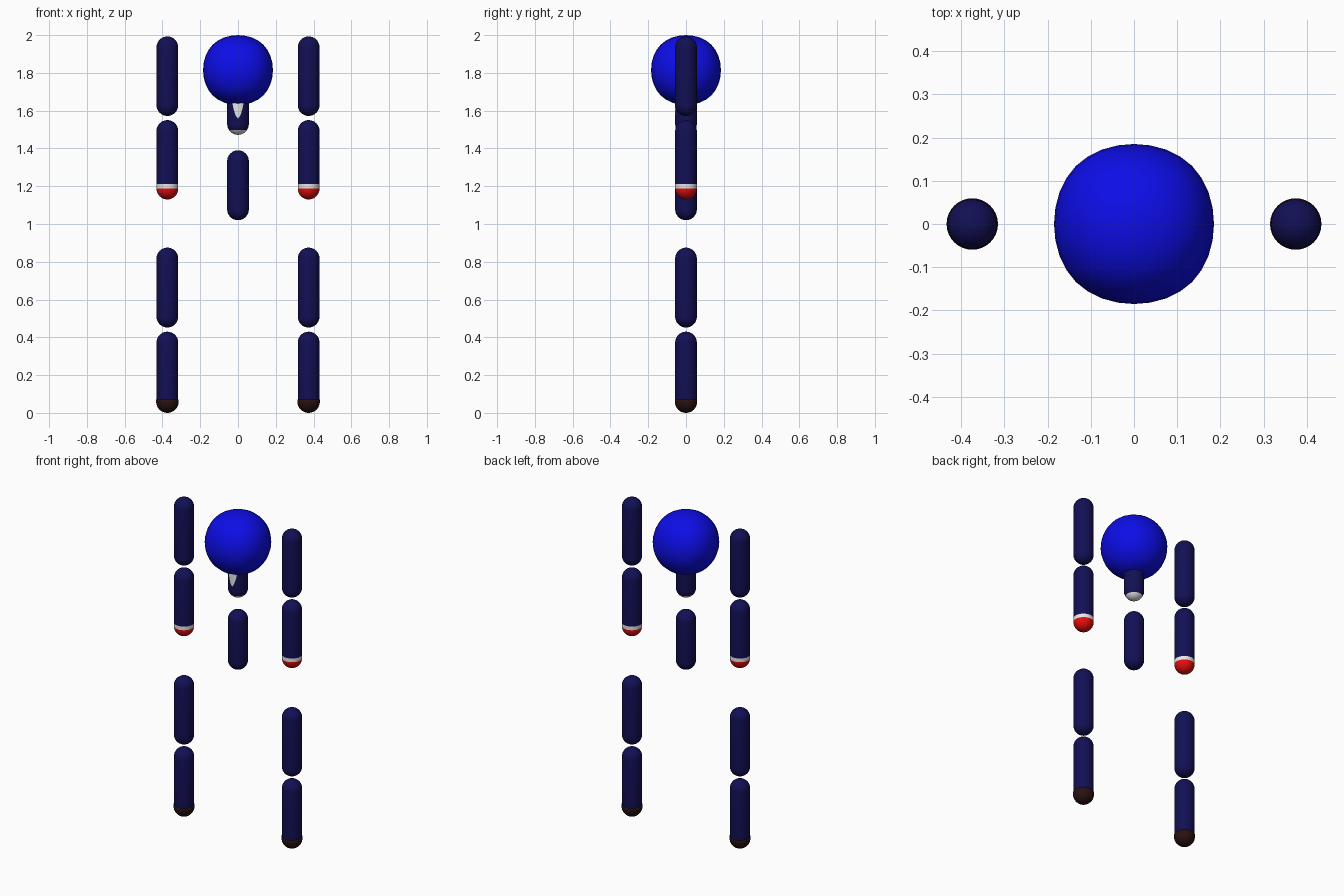
import bpy, bmesh, math

if "Cube" in bpy.data.objects:
    bpy.data.objects.remove(bpy.data.objects["Cube"])


def make_material(name, rgb):
    m = bpy.data.materials.new(name)
    m.diffuse_color = (*rgb, 1)
    m.use_nodes = True
    m.node_tree.nodes["Principled BSDF"].inputs["Base Color"].default_value = m.diffuse_color
    return m


BLUE = make_material("bright blue", (0.004, 0.004, 0.8))
NAVY = make_material("navy cloth", (0.006, 0.005, 0.09))
WHITE = make_material("white", (0.8, 0.8, 0.8))
RED = make_material("red", (0.8, 0.004, 0.004))
BROWN = make_material("dark brown", (0.022, 0.006, 0.005))

R = 0.0575      # limb radius
X = 0.374       # sideways offset of the limbs
SEG = 32


def finish(bm, name, mats):
    me = bpy.data.meshes.new(name)
    bm.to_mesh(me)
    bm.free()
    for m in mats:
        me.materials.append(m)
    for p in me.polygons:
        p.use_smooth = True
    ob = bpy.data.objects.new(name, me)
    bpy.context.collection.objects.link(ob)
    return ob


def capsule(name, x, z0, z1, bands, r=R, top_cap=True):
    """Upright capsule; bands = [(upper height, material)] from bottom to top."""
    n = 8
    angles = [i * math.pi / 2 / n for i in range(1, n + 1)]
    prof = [(r * math.sin(a), z0 + r - r * math.cos(a)) for a in angles]
    if top_cap:
        prof += [(r * math.cos(a), z1 - r + r * math.sin(a)) for a in [0] + angles[:-1]]
    else:
        prof.append((r, z1))
    # extra rings where the colour changes
    for h, _ in bands[:-1]:
        d = max(0, z0 + r - h)
        prof.append((math.sqrt(r * r - d * d), h))
    prof.sort(key=lambda p: p[1])
    bm = bmesh.new()
    rings = [[bm.verts.new((x + rad * math.cos(2 * math.pi * i / SEG),
                            rad * math.sin(2 * math.pi * i / SEG), z))
              for i in range(SEG)] for rad, z in prof]
    low, high = bm.verts.new((x, 0, z0)), bm.verts.new((x, 0, z1))
    for i in range(SEG):
        j = (i + 1) % SEG
        bm.faces.new((low, rings[0][j], rings[0][i]))
        bm.faces.new((high, rings[-1][i], rings[-1][j]))
        for a, b in zip(rings, rings[1:]):
            bm.faces.new((a[i], a[j], b[j], b[i]))
    for f in bm.faces:
        z = f.calc_center_median().z
        f.material_index = next((k for k, (h, _) in enumerate(bands) if z < h), len(bands) - 1)
    bm.normal_update()
    return finish(bm, name, [m for _, m in bands])


# Head: softened cube
bm = bmesh.new()
bmesh.ops.create_cube(bm, size=2)
head = finish(bm, "head", [BLUE])
sub = head.modifiers.new("rounding", 'SUBSURF')
sub.levels = sub.render_levels = 3
bpy.context.view_layer.update()
shape = head.evaluated_get(bpy.context.evaluated_depsgraph_get()).data
half = max(v.co.z for v in shape.vertices)
head.scale = (0.185 / half,) * 3
head.location.z = 1.815

# Torso: chest with white lower edge, and hips
capsule("chest", 0, 1.472, 1.84, [(1.497, WHITE), (9, NAVY)])
capsule("hips", 0, 1.02, 1.39, [(9, NAVY)])

# Shirt front: thin curved plate tapering to a point
bm = bmesh.new()
rows = []
for k in range(9):
    t = k / 8
    w = 0.58 * t ** 0.6
    rows.append([bm.verts.new(((R + 0.001) * math.sin(w * s / 4),
                               -(R + 0.001) * math.cos(w * s / 4),
                               1.558 + 0.092 * t)) for s in range(-4, 5)])
for a, b in zip(rows, rows[1:]):
    for s in range(8):
        bm.faces.new((a[s], a[s + 1], b[s + 1], b[s]))
bmesh.ops.remove_doubles(bm, verts=bm.verts, dist=1e-5)
bm.normal_update()
finish(bm, "shirt_front", [WHITE])

# Arms and legs on both sides
for side, x in (("left", X), ("right", -X)):
    capsule(side + "_upper_arm", x, 1.572, 1.993, [(9, NAVY)])
    capsule(side + "_forearm", x, 1.13, 1.55, [(1.188, RED), (1.211, WHITE), (9, NAVY)])
    capsule(side + "_thigh", x, 0.452, 0.875, [(9, NAVY)])
    capsule(side + "_shin", x, 0.008, 0.43, [(9, NAVY)])
    capsule(side + "_boot", x, 0.0, 0.072, [(9, BROWN)], r=0.0595, top_cap=False)
